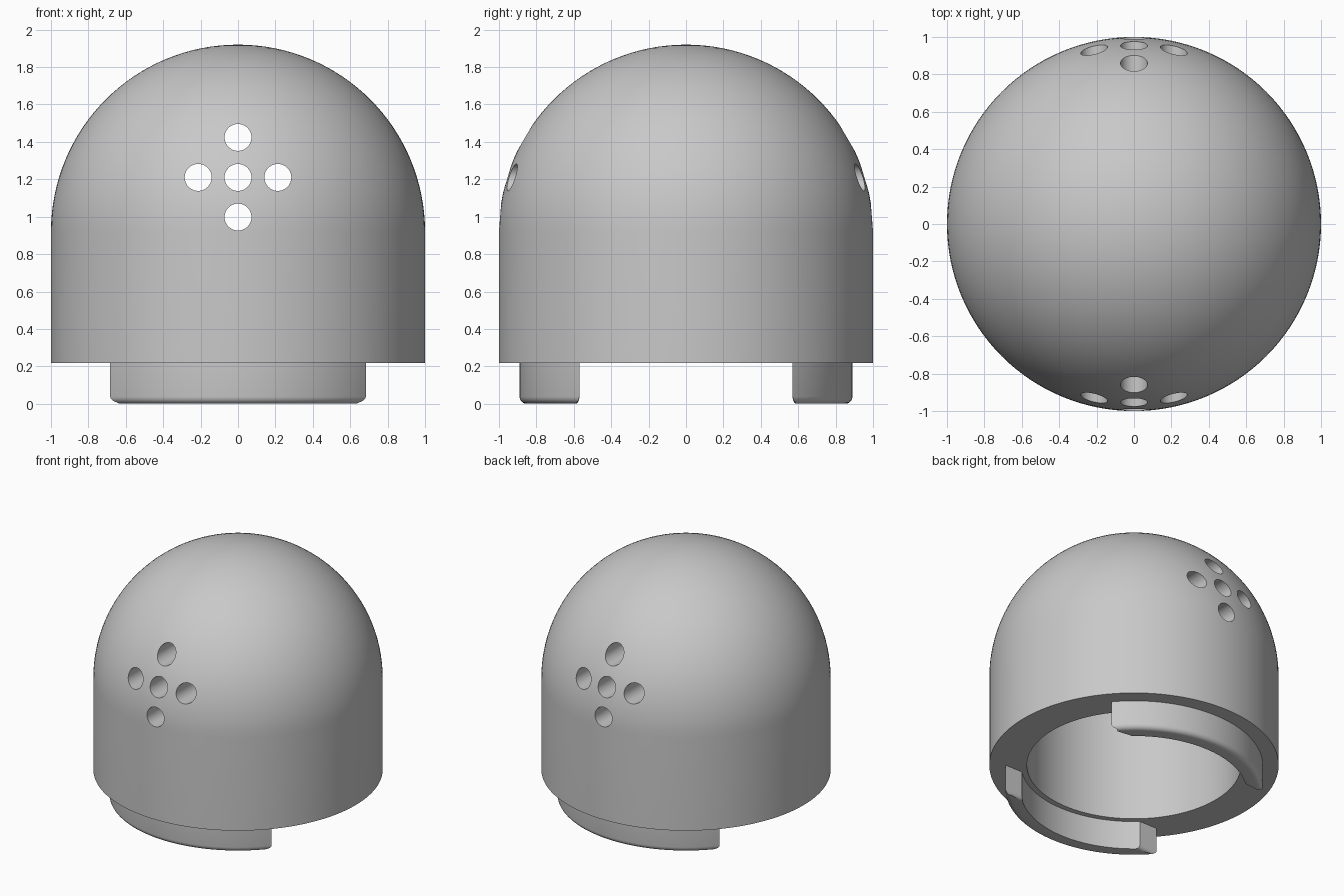
import bpy, bmesh
from math import sin, cos, pi, asin, radians
from mathutils import Matrix

RIM_Z, DOME_Z = 0.217, 0.92
OUTER, INNER = 1.0, 0.74
TAB_OUT, TAB_IN, TAB_CUT = 0.89, 0.78, 0.57

if "Cube" in bpy.data.objects:
    bpy.data.objects.remove(bpy.data.objects["Cube"])

grey = bpy.data.materials.new("plain grey")
grey.use_nodes = True
colour = (0.58, 0.58, 0.58, 1)
grey.diffuse_color = colour
grey.node_tree.nodes["Principled BSDF"].inputs["Base Color"].default_value = colour


def finish(name, bm):
    bmesh.ops.recalc_face_normals(bm, faces=bm.faces)
    mesh = bpy.data.meshes.new(name)
    bm.to_mesh(mesh)
    bm.free()
    ob = bpy.data.objects.new(name, mesh)
    bpy.context.collection.objects.link(ob)
    mesh.materials.append(grey)
    return ob


def smooth(ob):
    bpy.ops.object.select_all(action='DESELECT')
    ob.select_set(True)
    bpy.context.view_layer.objects.active = ob
    bpy.ops.object.shade_smooth_by_angle(angle=radians(30))


# Hollow dome: half profile spun around the upright axis
def dome_arc(radius, steps=32):
    return [(radius * cos(i / steps * pi / 2), DOME_Z + radius * sin(i / steps * pi / 2))
            for i in range(steps + 1)]


profile = dome_arc(INNER)[::-1] + [(INNER, RIM_Z), (OUTER, RIM_Z)] + dome_arc(OUTER)
bm = bmesh.new()
verts = [bm.verts.new((r, 0, z)) for r, z in profile]
edges = [bm.edges.new(pair) for pair in zip(verts, verts[1:])]
bmesh.ops.spin(bm, geom=verts + edges, cent=(0, 0, 0), axis=(0, 0, 1),
               angle=2 * pi, steps=128, use_merge=True)
bmesh.ops.remove_doubles(bm, verts=bm.verts, dist=0.0001)
body = finish("domed_shell", bm)

# Cross of five holes, drilled through front and back
bm = bmesh.new()
for x, z in ((0, 1.21), (-0.213, 1.21), (0.213, 1.21), (0, 1.424), (0, 0.998)):
    place = Matrix.Translation((x, 0, z)) @ Matrix.Rotation(pi / 2, 4, 'X')
    bmesh.ops.create_cone(bm, cap_ends=True, segments=40, radius1=0.072,
                          radius2=0.072, depth=3, matrix=place)
drill = finish("hole_cutter", bm)
drill.hide_render = True
cut = body.modifiers.new("holes", 'BOOLEAN')
cut.object = drill
cut.solver = 'EXACT'
bpy.context.view_layer.objects.active = body
bpy.ops.object.modifier_apply(modifier=cut.name)
bpy.data.objects.remove(drill)
smooth(body)


# Curved tabs under the rim, with flat ends and a rounded lower outer edge
def tab_arc(radius, steps=40):
    start = asin(TAB_CUT / radius)
    angles = [start + (pi - 2 * start) * i / steps for i in range(steps + 1)]
    return [(radius * cos(a), radius * sin(a)) for a in angles]


def make_tab(name, side):
    # Each cross-section is a quad; neighbouring sections are bridged
    bm = bmesh.new()
    sections = []
    for (ox, oy), (ix, iy) in zip(tab_arc(TAB_OUT), tab_arc(TAB_IN)):
        corners = ((ix, iy, 0), (ox, oy, 0), (ox, oy, RIM_Z), (ix, iy, RIM_Z))
        sections.append([bm.verts.new((x, side * y, z)) for x, y, z in corners])
    for a, b in zip(sections, sections[1:]):
        for i in range(4):
            j = (i + 1) % 4
            bm.faces.new((a[i], a[j], b[j], b[i]))
    bm.faces.new(sections[0])
    bm.faces.new(sections[-1])
    bmesh.ops.recalc_face_normals(bm, faces=bm.faces)
    rounded = [bm.edges.get((a[1], b[1])) for a, b in zip(sections, sections[1:])]
    rounded += [bm.edges.get(s[:2]) for s in (sections[0], sections[-1])]
    bmesh.ops.bevel(bm, geom=rounded, offset=0.038, segments=5, profile=0.5,
                    affect='EDGES', clamp_overlap=False)
    smooth(finish(name, bm))


make_tab("front_tab", -1)
make_tab("back_tab", 1)
